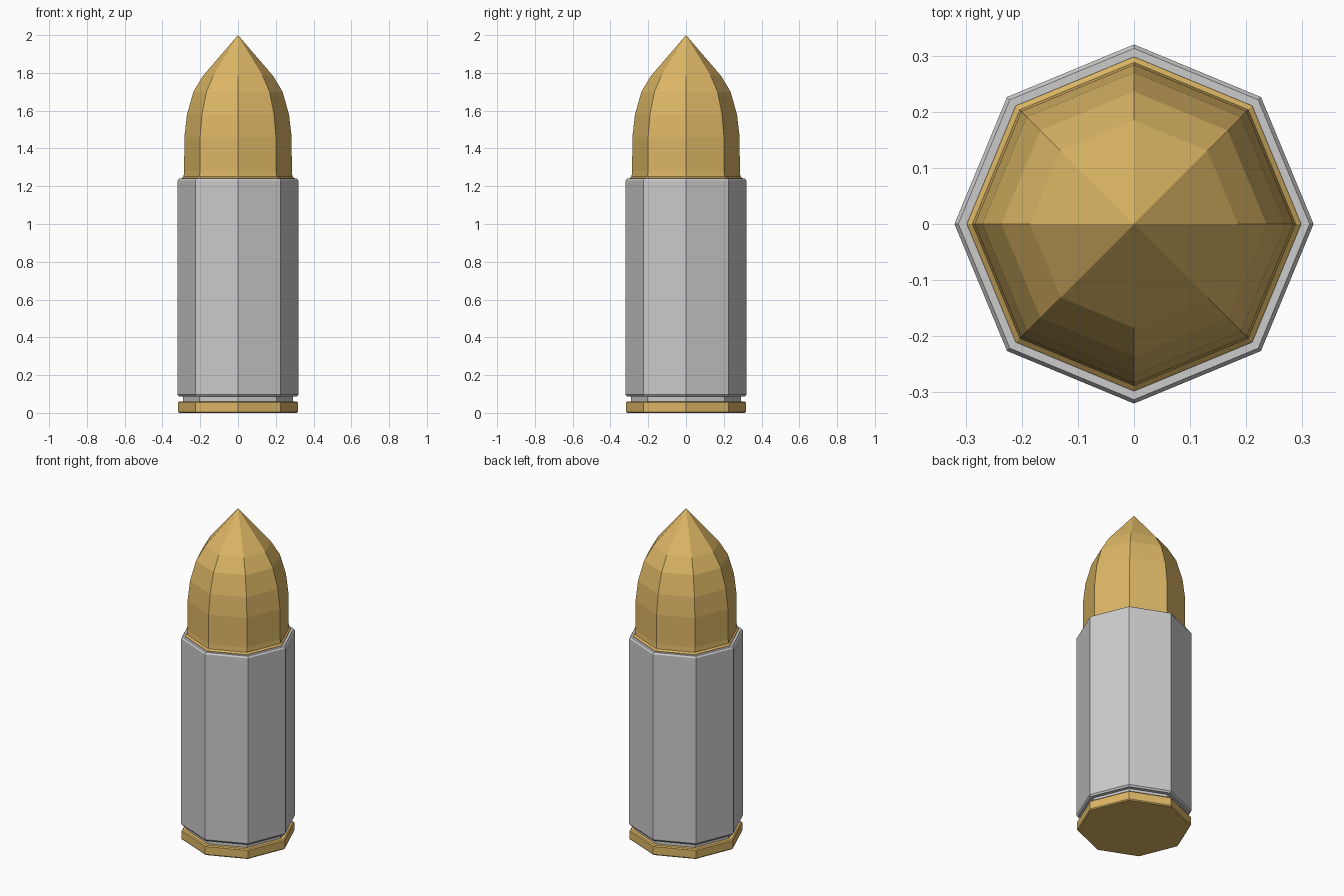
import bpy, bmesh, math

if "Cube" in bpy.data.objects:
    bpy.data.objects.remove(bpy.data.objects["Cube"])

SIDES = 8

brass = bpy.data.materials.new("brass")
brass.diffuse_color = (0.72, 0.47, 0.13, 1)
brass.use_nodes = True
brass.node_tree.nodes["Principled BSDF"].inputs["Base Color"].default_value = brass.diffuse_color


def lathe(name, profile, material=None):
    """Turn a (radius, z) profile into a closed, flat-faced octagonal solid."""
    bm = bmesh.new()
    rings = []
    for r, z in profile:
        if r == 0:
            rings.append([bm.verts.new((0, 0, z))] * SIDES)
        else:
            rings.append([bm.verts.new((r * math.cos(i * math.tau / SIDES),
                                        r * math.sin(i * math.tau / SIDES), z))
                          for i in range(SIDES)])
    for low, high in zip(rings, rings[1:]):
        for i in range(SIDES):
            j = (i + 1) % SIDES
            corners = dict.fromkeys((low[i], low[j], high[j], high[i]))
            bm.faces.new(list(corners))
    # flat end caps
    for ring, (r, z) in ((rings[0], profile[0]), (rings[-1], profile[-1])):
        if r > 0:
            bm.faces.new(ring)
    bmesh.ops.recalc_face_normals(bm, faces=bm.faces)
    mesh = bpy.data.meshes.new(name)
    bm.to_mesh(mesh)
    bm.free()
    obj = bpy.data.objects.new(name, mesh)
    bpy.context.collection.objects.link(obj)
    if material:
        mesh.materials.append(material)
    return obj


# brass base rim with small chamfers
lathe("base_rim", [(0.312, 0), (0.317, 0.006), (0.317, 0.054), (0.311, 0.06)], brass)

# grey case with the extractor groove below it
lathe("case", [(0.29, 0.06), (0.29, 0.087), (0.312, 0.087), (0.32, 0.097),
               (0.32, 1.23), (0.313, 1.24)])

# brass pointed head with a narrow collar at the case mouth
lathe("head", [(0.298, 1.24), (0.298, 1.243), (0.288, 1.252), (0.285, 1.28),
               (0.284, 1.46), (0.27, 1.58), (0.236, 1.70), (0.185, 1.785),
               (0, 2.0)], brass)
